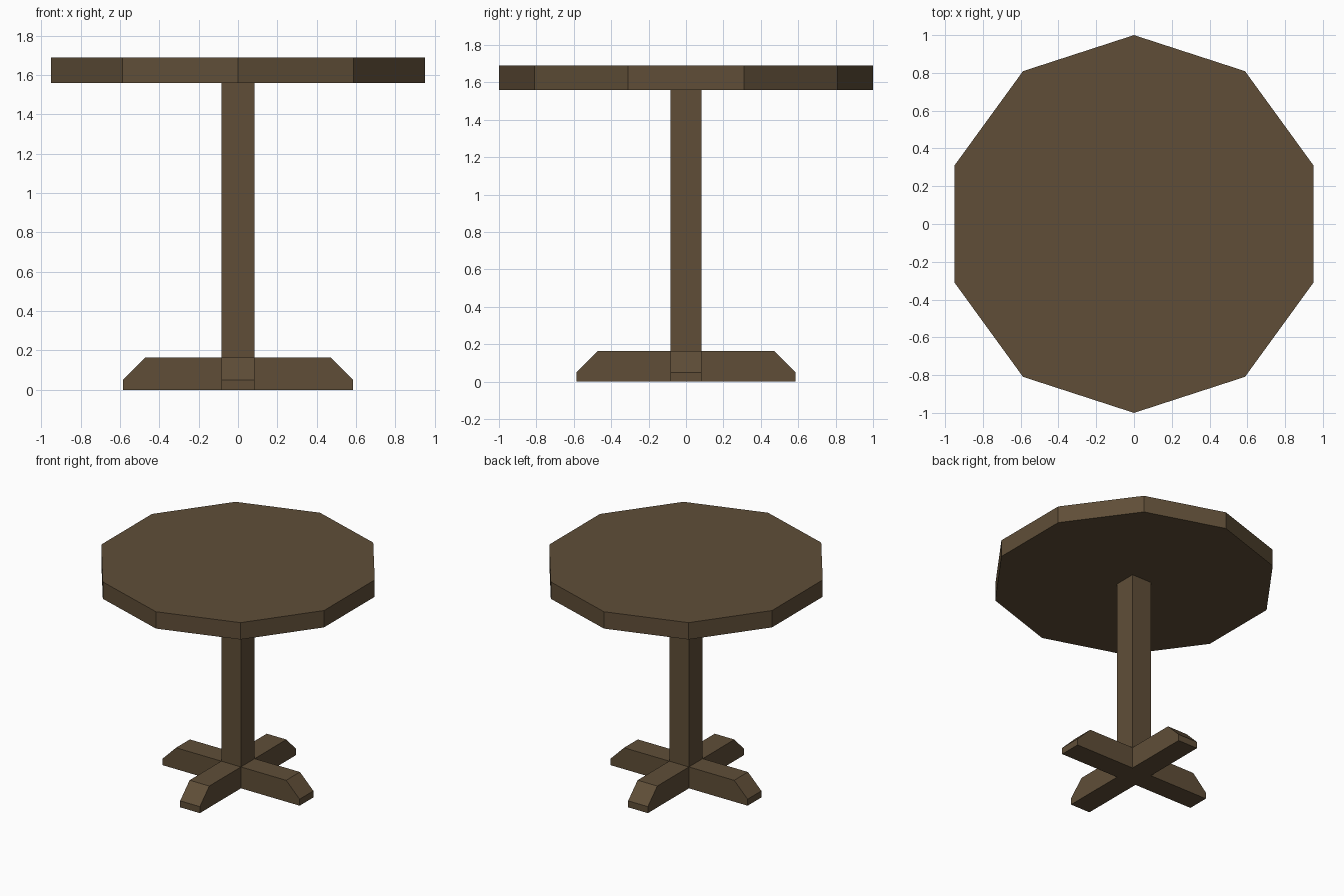
import bpy, bmesh, math
from mathutils import Matrix

if "Cube" in bpy.data.objects:
    bpy.data.objects.remove(bpy.data.objects["Cube"])

wood = bpy.data.materials.new("dark brown wood")
wood.diffuse_color = (0.115, 0.076, 0.039, 1)
wood.use_nodes = True
wood.node_tree.nodes["Principled BSDF"].inputs["Base Color"].default_value = wood.diffuse_color


def prism(name, points, depth, matrix=Matrix()):
    """Extrude an XY outline upward by depth, then place it with matrix."""
    bm = bmesh.new()
    face = bm.faces.new([bm.verts.new((x, y, 0)) for x, y in points])
    ext = bmesh.ops.extrude_face_region(bm, geom=[face])
    top = [v for v in ext["geom"] if isinstance(v, bmesh.types.BMVert)]
    bmesh.ops.translate(bm, verts=top, vec=(0, 0, depth))
    bm.transform(matrix)
    bmesh.ops.recalc_face_normals(bm, faces=bm.faces)
    mesh = bpy.data.meshes.new(name)
    bm.to_mesh(mesh)
    bm.free()
    mesh.materials.append(wood)
    obj = bpy.data.objects.new(name, mesh)
    bpy.context.collection.objects.link(obj)
    return obj


W = 0.084           # half width of post and feet
TOP_Z, TOP_H = 1.56, 0.13

# Ten-sided tabletop with a corner facing the front
outline = [(math.sin(i * math.tau / 10), math.cos(i * math.tau / 10)) for i in range(10)]
prism("tabletop", outline, TOP_H, Matrix.Translation((0, 0, TOP_Z)))

# Square centre post
prism("post", [(-W, -W), (W, -W), (W, W), (-W, W)], TOP_Z)

# Four feet with sloped ends, forming a cross
profile = [(W, 0), (0.585, 0), (0.585, 0.05), (0.47, 0.165), (W, 0.165)]
stand = Matrix.Translation((0, W, 0)) @ Matrix.Rotation(math.pi / 2, 4, 'X')
for i, side in enumerate(("right", "back", "left", "front")):
    prism(side + "_foot", profile, 2 * W, Matrix.Rotation(i * math.pi / 2, 4, 'Z') @ stand)
